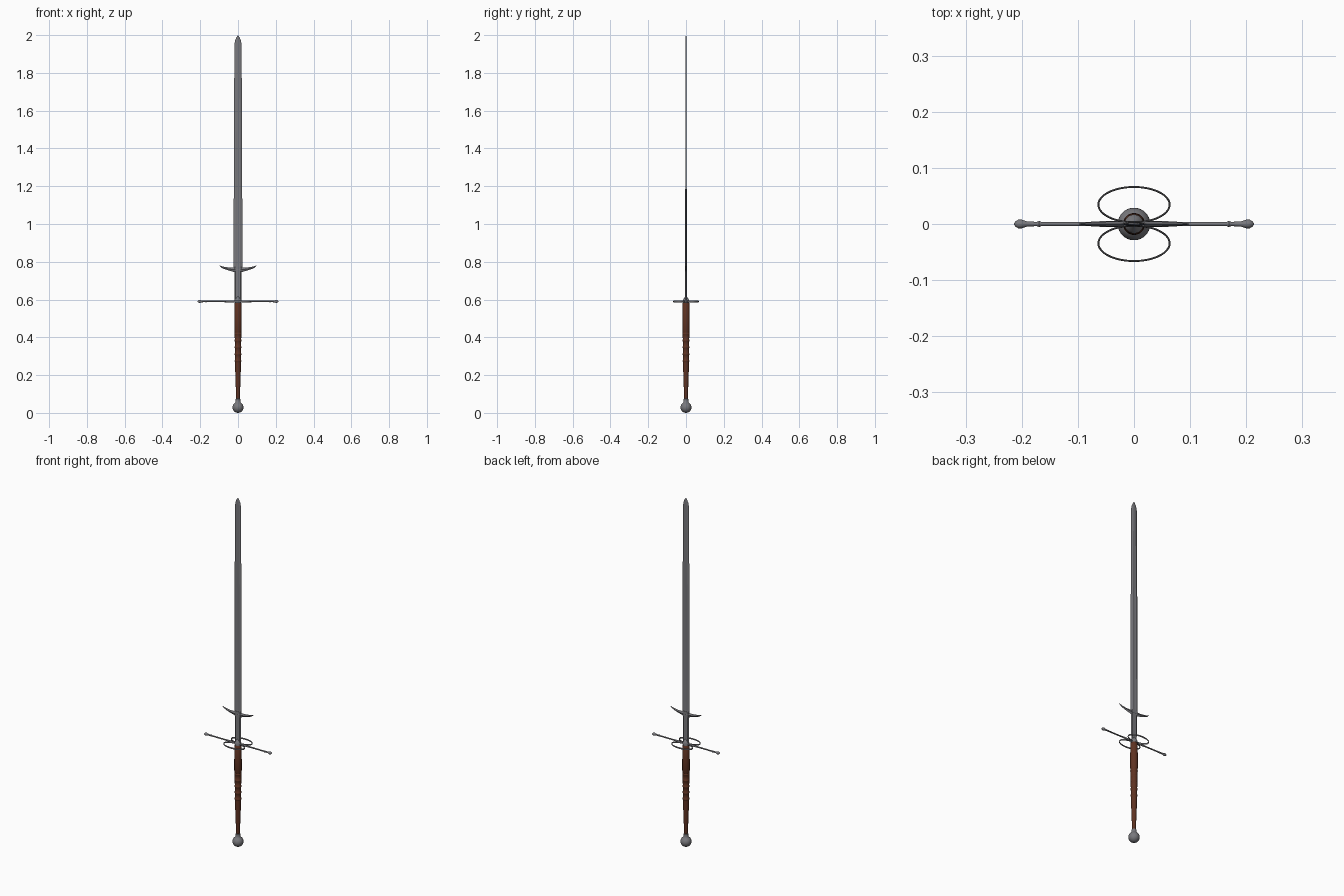
import bpy, bmesh, math
from mathutils import Vector

if "Cube" in bpy.data.objects:
    bpy.data.objects.remove(bpy.data.objects["Cube"])


def mat(name, rgb):
    m = bpy.data.materials.new(name)
    m.diffuse_color = (*rgb, 1)
    m.use_nodes = True
    m.node_tree.nodes["Principled BSDF"].inputs["Base Color"].default_value = m.diffuse_color
    return m


STEEL = mat("steel", (0.19, 0.19, 0.205))
DARK = mat("dark_steel", (0.14, 0.14, 0.15))
LEATHER = mat("brown_leather", (0.115, 0.033, 0.016))


def finish(bm, name, material, angle=35):
    bmesh.ops.recalc_face_normals(bm, faces=bm.faces)
    me = bpy.data.meshes.new(name)
    bm.to_mesh(me)
    bm.free()
    ob = bpy.data.objects.new(name, me)
    bpy.context.collection.objects.link(ob)
    me.materials.append(material)
    bpy.ops.object.select_all(action='DESELECT')
    bpy.context.view_layer.objects.active = ob
    ob.select_set(True)
    bpy.ops.object.shade_smooth_by_angle(angle=math.radians(angle))
    return ob


def loft(name, sections, material, closed=False, angle=35):
    """Bridge a list of equal-length point rings."""
    bm = bmesh.new()
    rings = [[bm.verts.new(p) for p in s] for s in sections]
    n = len(rings[0])
    pairs = list(zip(rings, rings[1:]))
    if closed:
        pairs.append((rings[-1], rings[0]))
    for a, b in pairs:
        for i in range(n):
            j = (i + 1) % n
            bm.faces.new((a[i], a[j], b[j], b[i]))
    if not closed:
        bm.faces.new(rings[0])
        bm.faces.new(rings[-1])
    return finish(bm, name, material, angle)


def circle(n=32):
    return [(math.cos(2 * math.pi * i / n), math.sin(2 * math.pi * i / n)) for i in range(n)]


def lathe_z(name, prof, material, n=32):
    return loft(name, [[(r * c, r * s, z) for c, s in circle(n)] for r, z in prof], material)


# Pommel: ball with flared neck
ball = [(max(0.029 * math.sin(a), 0.001), 0.029 - 0.029 * math.cos(a))
        for a in [math.pi * i / 18 for i in range(15)]]
lathe_z("pommel", ball + [(0.0145, 0.056), (0.0125, 0.064), (0.0125, 0.073), (0.010, 0.076)], STEEL)

# Grip: tapered lower part, corded middle, thicker upper sleeve
prof = [(0.0095, 0.074), (0.0105, 0.10), (0.0135, 0.18), (0.016, 0.265)]
for i in range(5):
    z = 0.27 + i * 0.036
    r = 0.0162 + i * 0.0003
    prof += [(r, z), (r + 0.002, z + 0.003), (r + 0.002, z + 0.007), (r, z + 0.010)]
prof += [(0.0178, 0.43), (0.0195, 0.434), (0.0195, 0.50), (0.0185, 0.578), (0.0165, 0.582)]
lathe_z("grip", prof, LEATHER)

# Central guard block with pointed collar around the blade root
lathe_z("guard_block", [(0.014, 0.579), (0.017, 0.583), (0.017, 0.597), (0.013, 0.604),
                        (0.007, 0.612), (0.004, 0.617)], STEEL, 24)

# Crossguard bar with collars and end knobs
half = [(0.0, 0.0055), (0.06, 0.005), (0.08, 0.0038), (0.165, 0.0038), (0.169, 0.0055),
        (0.173, 0.0038), (0.19, 0.0045), (0.200, 0.0078), (0.206, 0.0078), (0.211, 0.005),
        (0.214, 0.001)]
full = [(-x, r) for x, r in reversed(half[1:])] + half
loft("crossguard", [[(x, r * c, 0.59 + r * s) for c, s in circle(16)] for x, r in full], STEEL)

# Side rings, front and back
for side, name in ((-1, "front_ring"), (1, "back_ring")):
    secs = []
    for ca, sa in circle(64):
        centre = Vector((0.0635 * ca, side * (0.0345 + 0.0315 * sa), 0.59))
        out = Vector((ca / 0.0635, side * sa / 0.0315, 0)).normalized()
        secs.append([centre + out * 0.0017 * c + Vector((0, 0, 0.0045 * s)) for c, s in circle(10)])
    loft(name, secs, DARK, closed=True)


# Blade and ricasso: eight-sided sections with a central fuller
def blade_section(z, w, t, f, d):
    q = [(w, 0), (w * f, t), (w * f * 0.5, t - d), (0, t - d * 1.3)]
    top = q + [(-x, y) for x, y in reversed(q[:3])]
    return [(x, y, z) for x, y in top + [(x, -y) for x, y in reversed(top[1:-1])]]


def ricasso_section(z, w):
    return blade_section(z, w, 0.0045, 0.75, 0.0)


loft("ricasso", [ricasso_section(0.585, 0.018), ricasso_section(0.745, 0.019),
                 ricasso_section(0.775, 0.0215)], STEEL, angle=20)
loft("blade", [blade_section(*a) for a in (
    (0.77, 0.0235, 0.0042, 0.5, 0.0), (0.79, 0.0235, 0.0042, 0.5, 0.0015),
    (1.48, 0.0215, 0.0038, 0.5, 0.0015), (1.50, 0.0213, 0.0038, 0.5, 0.0),
    (1.84, 0.0195, 0.0035, 0.4, 0.0), (1.955, 0.0185, 0.0033, 0.4, 0.0),
    (1.975, 0.0145, 0.003, 0.4, 0.0), (1.99, 0.0075, 0.0022, 0.4, 0.0),
    (2.0, 0.0008, 0.0006, 0.4, 0.0))], STEEL, angle=15)

# Parrying lugs: curved horns, thinner at the tips (x, lower z, upper z, half thickness)
horn = [(0.0, 0.742, 0.772, 0.005), (0.018, 0.744, 0.772, 0.005), (0.03, 0.749, 0.770, 0.0045),
        (0.05, 0.754, 0.770, 0.004), (0.075, 0.762, 0.774, 0.003), (0.09, 0.770, 0.778, 0.002),
        (0.098, 0.779, 0.781, 0.001)]
horn = [(-x, a, b, t) for x, a, b, t in reversed(horn[1:])] + horn
loft("parrying_lugs", [[(x, 0, a), (x, t, (a + b) / 2), (x, 0, b), (x, -t, (a + b) / 2)]
                       for x, a, b, t in horn], STEEL, angle=30)
